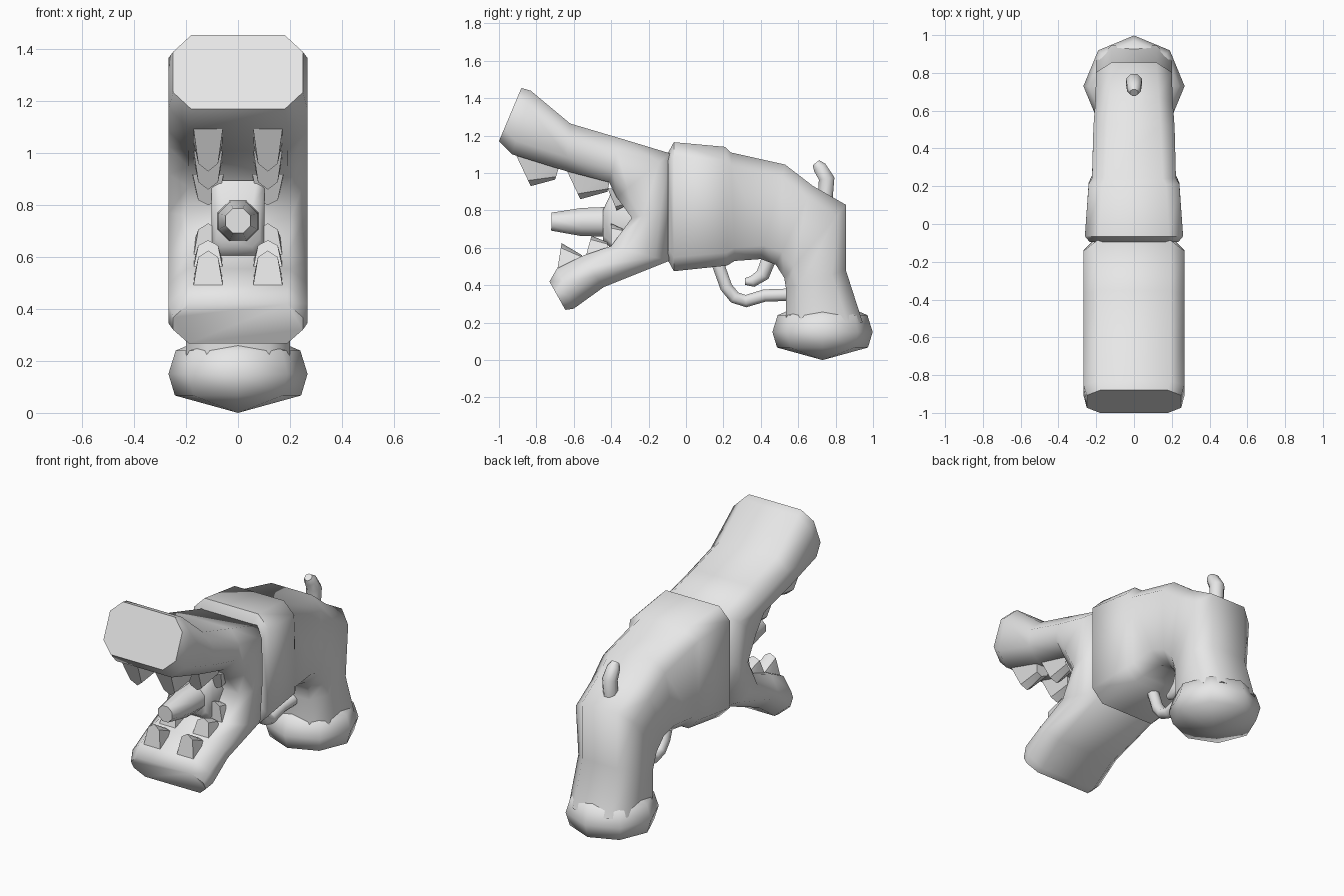
import bpy, bmesh, math
from mathutils import Vector

cube = bpy.data.objects.get("Cube")
if cube:
    bpy.data.objects.remove(cube, do_unlink=True)

grey = bpy.data.materials.new("plain_grey")
grey.use_nodes = True
grey.diffuse_color = (0.8, 0.8, 0.8, 1)
grey.node_tree.nodes["Principled BSDF"].inputs["Base Color"].default_value = (0.8, 0.8, 0.8, 1)


def finish(bm, name, angle=60):
    bmesh.ops.recalc_face_normals(bm, faces=bm.faces)
    mesh = bpy.data.meshes.new(name)
    bm.to_mesh(mesh)
    bm.free()
    mesh.materials.append(grey)
    ob = bpy.data.objects.new(name, mesh)
    bpy.context.collection.objects.link(ob)
    bpy.ops.object.select_all(action='DESELECT')
    ob.select_set(True)
    bpy.context.view_layer.objects.active = ob
    bpy.ops.object.shade_smooth_by_angle(angle=math.radians(angle))
    return ob


def bridge(bm, rings):
    for a, b in zip(rings, rings[1:]):
        for k in range(len(a)):
            n = (k + 1) % len(a)
            bm.faces.new((a[k], a[n], b[n], b[k]))


def loft(name, sections, angle=60):
    """Skin chamfered box sections: (y, z) one side, (y, z) other side, half width, chamfer."""
    bm = bmesh.new()
    rings = []
    for o, i, w, c in sections:
        o, i = Vector((0, *o)), Vector((0, *i))
        d = (i - o).normalized() * c
        pts = [(w - c, o), (w, o + d), (w, i - d), (w - c, i),
               (c - w, i), (-w, i - d), (-w, o + d), (c - w, o)]
        rings.append([bm.verts.new((x, p.y, p.z)) for x, p in pts])
    bridge(bm, rings)
    bm.faces.new(rings[0])
    bm.faces.new(rings[-1])
    return finish(bm, name, angle)


def tube(name, path, angle=60):
    """Eight-sided tube through (y, z, radius) points in the middle plane."""
    secs = []
    for k, (y, z, r) in enumerate(path):
        a, b = path[max(k - 1, 0)], path[min(k + 1, len(path) - 1)]
        t = Vector((b[0] - a[0], b[1] - a[1])).normalized()
        n = Vector((-t.y, t.x)) * r
        secs.append(((y + n.x, z + n.y), (y - n.x, z - n.y), r, r * 0.586))
    return loft(name, secs, angle)


# Body, curving down into the grip
loft("body_and_grip", [
    ((-0.095, 1.11), (-0.095, 0.53), 0.235, 0.07),
    ((-0.065, 1.165), (-0.065, 0.475), 0.26, 0.075),
    ((0.21, 1.14), (0.22, 0.505), 0.24, 0.07),
    ((0.24, 1.11), (0.26, 0.53), 0.222, 0.07),
    ((0.53, 1.045), (0.40, 0.54), 0.215, 0.075),
    ((0.68, 0.93), (0.48, 0.51), 0.205, 0.075),
    ((0.855, 0.83), (0.525, 0.44), 0.2, 0.08),
    ((0.855, 0.48), (0.535, 0.38), 0.2, 0.08),
    ((0.945, 0.20), (0.535, 0.20), 0.2, 0.08)])

# Open-mouthed head, from the upper tip round the back to the lower tip
loft("open_jaws", [
    ((-0.88, 1.455), (-1.0, 1.17), 0.25, 0.07),
    ((-0.83, 1.44), (-0.93, 1.10), 0.267, 0.075),
    ((-0.62, 1.265), (-0.64, 1.01), 0.267, 0.075),
    ((-0.35, 1.185), (-0.41, 0.95), 0.267, 0.075),
    ((-0.085, 1.105), (-0.37, 0.87), 0.267, 0.075),
    ((-0.08, 0.80), (-0.29, 0.76), 0.267, 0.06),
    ((-0.09, 0.53), (-0.40, 0.61), 0.267, 0.075),
    ((-0.44, 0.39), (-0.56, 0.555), 0.267, 0.07),
    ((-0.60, 0.275), (-0.69, 0.49), 0.267, 0.075),
    ((-0.645, 0.268), (-0.73, 0.42), 0.25, 0.06)])

# Barrel and its block inside the mouth
loft("barrel_block", [
    ((-0.445, 0.80), (-0.445, 0.64), 0.085, 0.03),
    ((-0.40, 0.895), (-0.39, 0.59), 0.102, 0.03),
    ((-0.22, 0.88), (-0.22, 0.60), 0.102, 0.03)])
tube("barrel", [(-0.72, 0.74, 0.048), (-0.56, 0.738, 0.075), (-0.38, 0.74, 0.08)])

# Teeth: front base, tip, rear tip, rear base as (y, z), mirrored left and right
teeth = {
    "upper_front_tooth": [(-0.92, 1.12), (-0.83, 0.93), (-0.70, 0.965), (-0.67, 1.06)],
    "upper_middle_tooth": [(-0.65, 1.04), (-0.565, 0.86), (-0.42, 0.90), (-0.40, 1.0)],
    "upper_rear_tooth": [(-0.42, 0.92), (-0.37, 0.80), (-0.31, 0.83), (-0.30, 0.90)],
    "lower_front_tooth": [(-0.69, 0.47), (-0.665, 0.625), (-0.555, 0.56), (-0.56, 0.50)],
    "lower_middle_tooth": [(-0.54, 0.54), (-0.505, 0.665), (-0.42, 0.63), (-0.42, 0.57)],
    "lower_rear_tooth": [(-0.40, 0.58), (-0.40, 0.73), (-0.335, 0.70), (-0.30, 0.64)]}
for name, prof in teeth.items():
    a, b, c, d = (Vector(p) for p in prof)
    for side, cx in (("left", 0.115), ("right", -0.115)):
        bm = bmesh.new()
        for p in (b, c):
            bm.verts.new((cx, p.x, p.y))
        for s in (-1, 1):
            for p, w in ((a, 0.06), (a.lerp(b, 0.84), 0.038),
                         (d.lerp(c, 0.84), 0.038), (d, 0.06)):
                bm.verts.new((cx + s * w, p.x, p.y))
        bmesh.ops.convex_hull(bm, input=bm.verts)
        finish(bm, side + "_" + name, 30)

# Hammer, trigger and trigger guard
tube("hammer", [(0.695, 1.055, 0.022), (0.715, 1.03, 0.036), (0.752, 0.97, 0.042), (0.742, 0.84, 0.04)])
tube("trigger", [(0.315, 0.42, 0.018), (0.355, 0.42, 0.03), (0.41, 0.455, 0.037), (0.45, 0.56, 0.04)])
tube("trigger_guard", [(0.165, 0.53, 0.033), (0.215, 0.39, 0.033), (0.26, 0.335, 0.033),
                       (0.32, 0.315, 0.033), (0.42, 0.345, 0.033), (0.57, 0.35, 0.033)])

# Rounded octagonal butt cap under the grip
bm = bmesh.new()
rings = []
for z, r in ((0.067, 0.243), (0.15, 0.268), (0.24, 0.24), (0.27, 0.17)):
    rings.append([bm.verts.new((r * math.sin(k * math.pi / 4), 0.73 + r * math.cos(k * math.pi / 4), z))
                  for k in range(8)])
bridge(bm, rings)
bm.faces.new(rings[-1])
apex = bm.verts.new((0, 0.73, 0))
for k in range(8):
    bm.faces.new((rings[0][k], rings[0][(k + 1) % 8], apex))
finish(bm, "butt_cap")
